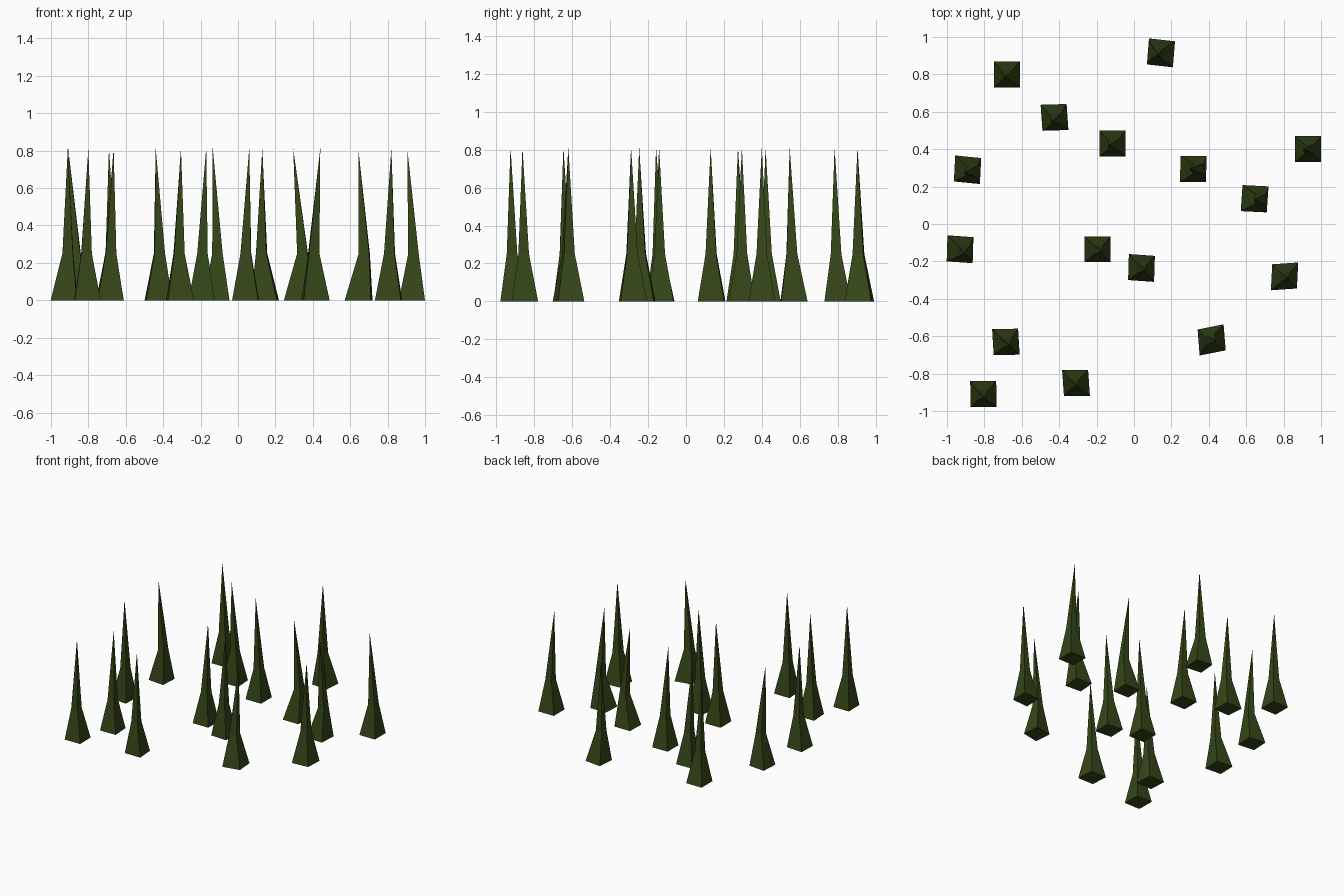
import bpy, bmesh

# dark green blade material
green = bpy.data.materials.new("grass_green")
green.diffuse_color = (0.035, 0.062, 0.009, 1)

HALF, MID_HALF = 0.0695, 0.028   # half widths at the ground and at the kink
MID_Z, TIP_Z = 0.25, 0.813

# base x, base y, tip x, tip y, kink x, skew of the x edge, skew of the y edge
BLADES = [
    (0.144, 0.915, 0.13, 0.905, 0.126, -0.11, 0.08),
    (-0.68, 0.80, -0.69, 0.784, -0.68, 0, 0),
    (-0.425, 0.57, -0.44, 0.547, -0.42, 0.03, -0.07),
    (-0.115, 0.43, -0.135, 0.42, -0.11, 0, 0),
    (-0.89, 0.29, -0.908, 0.274, -0.87, -0.10, 0.05),
    (0.317, 0.295, 0.295, 0.295, 0.345, 0, 0.03),
    (0.93, 0.40, 0.905, 0.40, 0.938, 0, 0),
    (0.645, 0.135, 0.643, 0.13, 0.675, -0.05, 0.07),
    (-0.93, -0.135, -0.91, -0.158, -0.91, -0.07, 0.03),
    (-0.195, -0.135, -0.17, -0.142, -0.19, 0, 0),
    (0.04, -0.235, 0.06, -0.247, 0.042, -0.07, 0.03),
    (0.805, -0.28, 0.82, -0.29, 0.81, 0.07, 0.05),
    (0.415, -0.62, 0.44, -0.621, 0.405, 0.20, -0.08),
    (-0.685, -0.63, -0.665, -0.647, -0.68, 0.01, -0.06),
    (-0.31, -0.85, -0.305, -0.863, -0.315, 0, -0.07),
    (-0.805, -0.91, -0.80, -0.926, -0.81, 0, -0.02),
]


def square(bm, x, y, z, h, sx, sy):
    """Four corners of a slightly skewed square."""
    return [bm.verts.new((x + h * (i + sy * j), y + h * (j + sx * i), z))
            for i, j in ((-1, -1), (1, -1), (1, 1), (-1, 1))]


def blade(name, bx, by, tx, ty, mx, sx, sy):
    bm = bmesh.new()
    base = square(bm, bx, by, 0, HALF, sx, sy)
    kink = square(bm, mx, (by + ty) / 2, MID_Z, MID_HALF, sx, sy)
    tip = bm.verts.new((tx, ty, TIP_Z))
    bm.faces.new(base[::-1])
    for i in range(4):
        k = (i + 1) % 4
        bm.faces.new((base[i], base[k], kink[k], kink[i]))
        bm.faces.new((kink[i], kink[k], tip))
    mesh = bpy.data.meshes.new(name)
    bm.to_mesh(mesh)
    bm.free()
    mesh.materials.append(green)
    bpy.context.collection.objects.link(bpy.data.objects.new(name, mesh))


# scattered grass blades
for n, b in enumerate(BLADES, 1):
    blade(f"grass_blade_{n}", *b)
